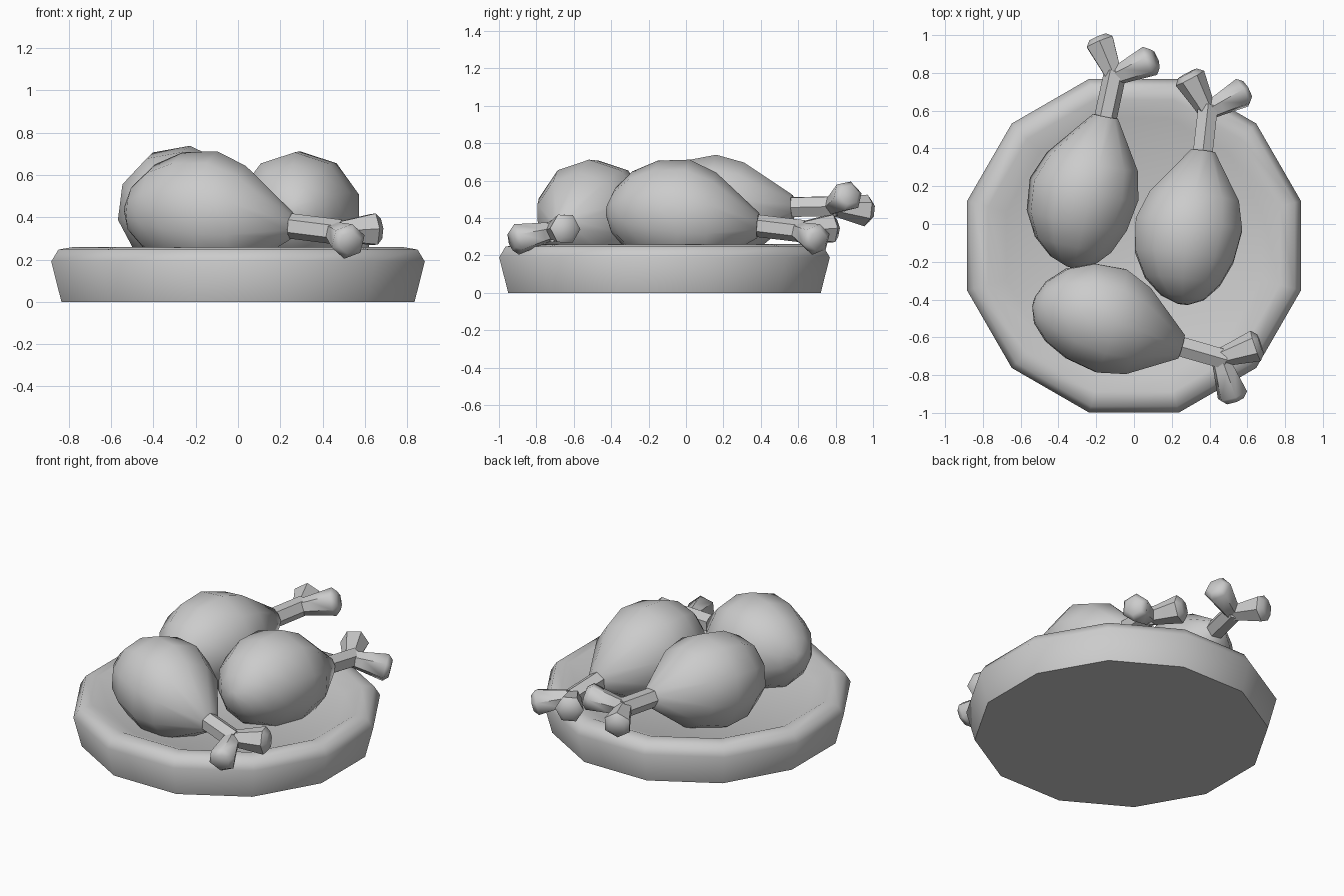
import bpy, bmesh
from math import radians, cos, sin, pi
from mathutils import Matrix, Vector

if "Cube" in bpy.data.objects:
    bpy.data.objects.remove(bpy.data.objects["Cube"])


def loft(bm, axis, rings, sides, phase=0.0):
    """Skin circular rings (centre, radius) that all face along axis, with closed ends."""
    rot = Vector((0, 0, 1)).rotation_difference(Vector(axis))
    loops = []
    for centre, r in rings:
        loops.append([bm.verts.new(Vector(centre) + rot @ Vector((
            r * cos(2 * pi * i / sides + phase), r * sin(2 * pi * i / sides + phase), 0)))
            for i in range(sides)])
    for a, b in zip(loops, loops[1:]):
        for i in range(sides):
            j = (i + 1) % sides
            bm.faces.new((a[i], a[j], b[j], b[i]))
    bm.faces.new(loops[0][::-1])
    bm.faces.new(loops[-1])


def to_mesh(bm, name):
    bmesh.ops.recalc_face_normals(bm, faces=bm.faces)
    me = bpy.data.meshes.new(name)
    bm.to_mesh(me)
    bm.free()
    return me


def add(name, mesh, matrix, angle):
    ob = bpy.data.objects.new(name, mesh)
    bpy.context.collection.objects.link(ob)
    ob.matrix_world = matrix
    bpy.ops.object.select_all(action='DESELECT')
    ob.select_set(True)
    bpy.context.view_layer.objects.active = ob
    bpy.ops.object.shade_smooth_by_angle(angle=radians(angle))
    return ob


# Plate: twelve-sided dish with a rounded rim and shallow well
bm = bmesh.new()
plate_profile = [(0.865, 0), (0.915, 0.19), (0.88, 0.247), (0.80, 0.26), (0.70, 0.215)]
loft(bm, (0, 0, 1), [((0, 0, z), r) for r, z in plate_profile], 12, radians(15))
add("plate", to_mesh(bm, "plate"), Matrix.Translation((0, -0.115, 0)), 50)

# Meat: pear shape along -x from the neck at the origin
bm = bmesh.new()
meat_profile = [(0, 0.068, 0), (-0.25, 0.25, 0.018), (-0.40, 0.298, 0.03), (-0.57, 0.275, 0.035),
                (-0.70, 0.21, 0.03), (-0.785, 0.12, 0.02), (-0.82, 0.03, 0.015)]
loft(bm, (-1, 0, 0), [((x, off, off * 0.7), r) for x, r, off in meat_profile], 10)
meat = to_mesh(bm, "meat")

# Bone: shaft forking into two flared knobs
bm = bmesh.new()
fork = Vector((0.215, 0, -0.01))
loft(bm, fork.normalized(), [((-0.05, 0, 0), 0.06), (fork + Vector((0.03, 0, 0)), 0.06)], 6)
for end in (Vector((0.395, 0.125, 0.018)), Vector((0.35, -0.19, -0.05))):
    d = end - fork
    loft(bm, d.normalized(), [(fork - d * 0.12, 0.045), (fork + d * 0.3, 0.06),
                              (fork + d * 0.9, 0.085), (fork + d * 1.03, 0.055)], 6)
bone = to_mesh(bm, "bone")

# Three drumsticks: neck position, heading, pitch, roll
placements = {
    "left": ((-0.15, 0.57, 0.46), 78.7, -3, -28),
    "right": ((0.365, 0.385, 0.36), 83.5, 4.9, 0),
    "front": ((0.25, -0.65, 0.36), -16, 4.9, 0),
}
for side, (pos, heading, pitch, roll) in placements.items():
    m = (Matrix.Translation(pos) @ Matrix.Rotation(radians(heading), 4, 'Z')
         @ Matrix.Rotation(radians(pitch), 4, 'Y') @ Matrix.Rotation(radians(roll), 4, 'X'))
    add(side + "_drumstick_meat", meat, m, 60)
    add(side + "_drumstick_bone", bone, m, 50)
